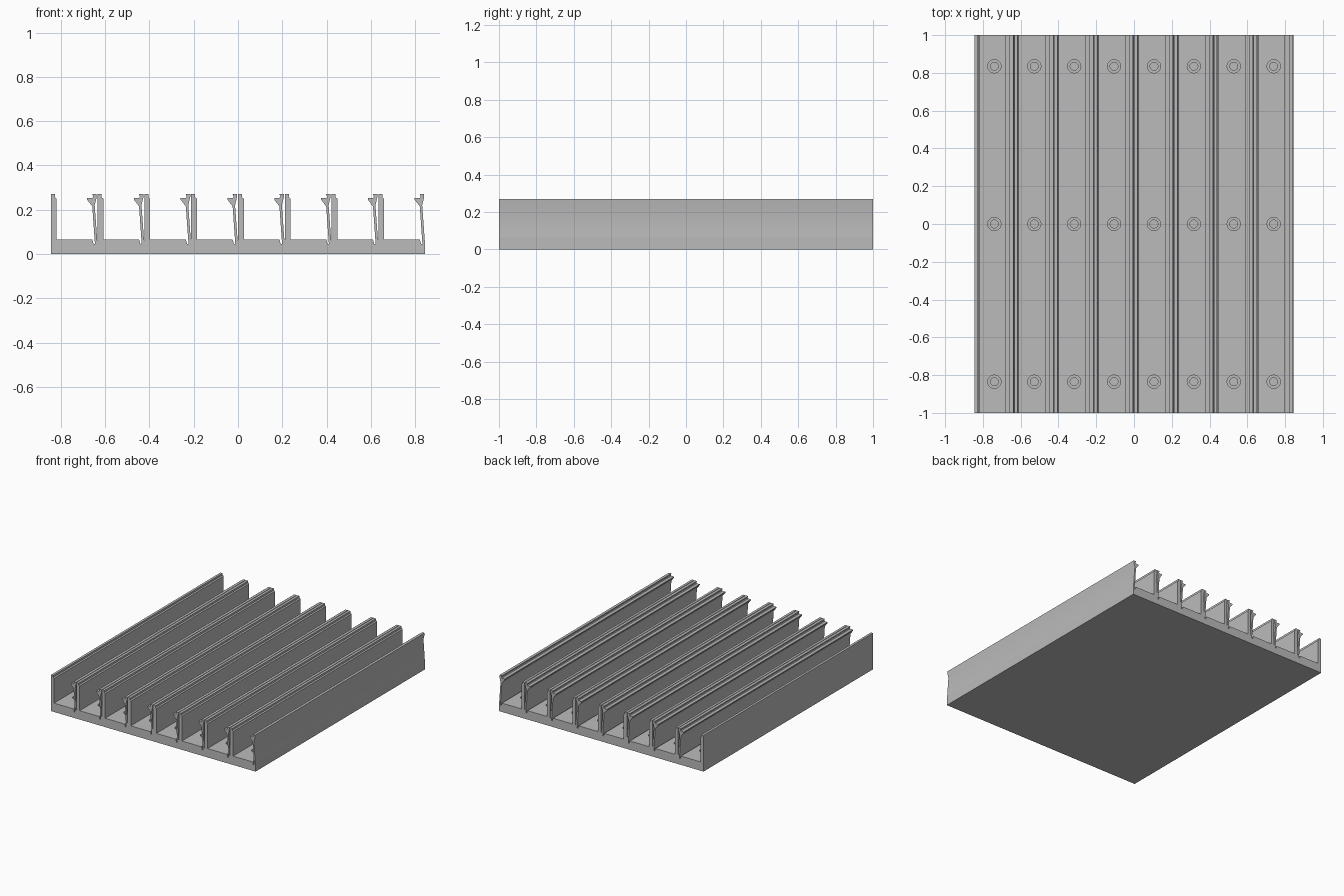
import bpy, bmesh
from math import cos, sin, tau

cube = bpy.data.objects.get("Cube")
if cube:
    bpy.data.objects.remove(cube)

UNITS = 8
HALF_W, HALF_L = 0.845, 1.0
PITCH = 2 * HALF_W / UNITS
FLOOR = 0.066
BORE_R, HEAD_R, STEP_Z = 0.021, 0.035, 0.035

grey = bpy.data.materials.new("plain grey")
grey.use_nodes = True
grey.diffuse_color = (0.5, 0.5, 0.5, 1)
grey.node_tree.nodes["Principled BSDF"].inputs["Base Color"].default_value = (0.5, 0.5, 0.5, 1)


def make_object(name, bm):
    mesh = bpy.data.meshes.new(name)
    bm.to_mesh(mesh)
    bm.free()
    mesh.materials.append(grey)
    obj = bpy.data.objects.new(name, mesh)
    bpy.context.collection.objects.link(obj)
    return obj


# One channel: lipped wall, floor, relief notch and leaning clip with hook
wall = [(0, FLOOR), (0, 0.27), (0.018, 0.27), (0.018, 0.256), (0.026, 0.25), (0.026, FLOOR)]
clip = [(0.187, FLOOR), (0.193, 0.045), (0.199, 0.045), (0.187, 0.215),
        (0.164, 0.245), (0.164, 0.252), (0.187, 0.252), (0.191, 0.258),
        (0.187, 0.27), (0.207, 0.27), (0.207, 0.258), (0.198, 0.22), (0.2095, 0.062)]

# Full cross-section, extruded along the length
profile = [(-HALF_W, 0)]
for i in range(UNITS):
    profile += [(-HALF_W + i * PITCH + u, z) for u, z in wall + clip]
profile += [(HALF_W, FLOOR), (HALF_W, 0)]

bm = bmesh.new()
face = bm.faces.new([bm.verts.new((x, -HALF_L, z)) for x, z in profile])
ext = bmesh.ops.extrude_face_region(bm, geom=[face])
moved = [g for g in ext["geom"] if isinstance(g, bmesh.types.BMVert)]
bmesh.ops.translate(bm, verts=moved, vec=(0, 2 * HALF_L, 0))
bmesh.ops.recalc_face_normals(bm, faces=bm.faces)
tray = make_object("channel_tray", bm)

# Stepped screw holes: three rows, one per channel
centres = [(-HALF_W + (i + 0.5) * PITCH, y) for i in range(UNITS) for y in (-0.835, 0, 0.835)]


def ring(bm, cx, cy, r, z, n=32):
    return [bm.verts.new((cx + r * cos(tau * k / n), cy + r * sin(tau * k / n), z))
            for k in range(n)]


cut, discs = bmesh.new(), bmesh.new()
for cx, cy in centres:
    rings = [ring(cut, cx, cy, r, z) for r, z in
             ((BORE_R, -0.05), (BORE_R, STEP_Z), (HEAD_R, STEP_Z), (HEAD_R, 0.1))]
    for a, b in zip(rings, rings[1:]):
        for k in range(len(a)):
            j = (k + 1) % len(a)
            cut.faces.new((a[k], a[j], b[j], b[k]))
    cut.faces.new(rings[0][::-1])
    cut.faces.new(rings[-1])
    discs.faces.new(ring(discs, cx, cy, BORE_R, 0))
bmesh.ops.recalc_face_normals(cut, faces=cut.faces)
cutter = make_object("hole_cutter", cut)
cutter.hide_render = True

mod = tray.modifiers.new("screw_holes", "BOOLEAN")
mod.operation = "DIFFERENCE"
mod.solver = "EXACT"
mod.object = cutter
bpy.ops.object.select_all(action="DESELECT")
bpy.context.view_layer.objects.active = tray
tray.select_set(True)
bpy.ops.object.modifier_apply(modifier=mod.name)
bpy.data.objects.remove(cutter)
bpy.ops.object.shade_smooth_by_angle(angle=0.4)

# Thin discs closing the hole bottoms
make_object("hole_floors", discs)
